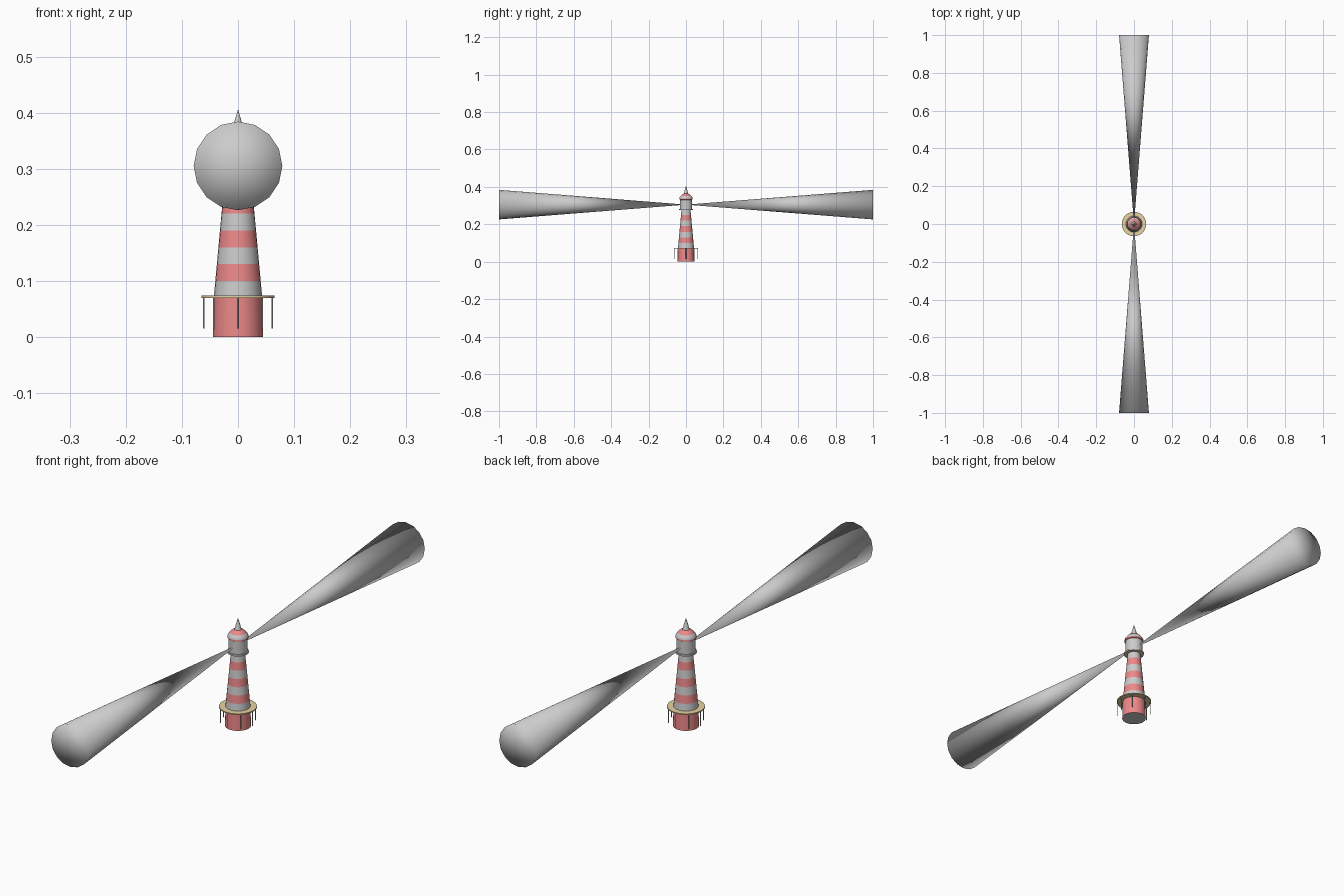
import bpy, math

if "Cube" in bpy.data.objects:
    bpy.data.objects.remove(bpy.data.objects["Cube"])

def mat(name, rgb):
    m = bpy.data.materials.new(name)
    m.diffuse_color = (*rgb, 1)
    m.use_nodes = True
    m.node_tree.nodes["Principled BSDF"].inputs["Base Color"].default_value = m.diffuse_color
    return m

RED = mat("red", (0.85, 0.25, 0.25))
TAN = mat("tan", (0.8, 0.65, 0.36))
GREY = mat("grey", (0.8, 0.8, 0.8))
MATS = [GREY, RED, TAN]
SIDES = 24

def lathe(name, profile, colours):
    """Revolve (radius, z) points around z; one colour index per band."""
    verts, faces, cols = [], [], []
    for r, z in profile:
        for i in range(SIDES):
            a = 2 * math.pi * i / SIDES
            verts.append((r * math.cos(a), r * math.sin(a), z))
    for k in range(len(profile) - 1):
        for i in range(SIDES):
            j = (i + 1) % SIDES
            faces.append((k * SIDES + i, k * SIDES + j, (k + 1) * SIDES + j, (k + 1) * SIDES + i))
            cols.append(colours[k])
    me = bpy.data.meshes.new(name)
    me.from_pydata(verts, [], faces)
    for m in MATS:
        me.materials.append(m)
    for p, c in zip(me.polygons, cols):
        p.material_index = c
    ob = bpy.data.objects.new(name, me)
    bpy.context.collection.objects.link(ob)
    bpy.ops.object.select_all(action='DESELECT')
    ob.select_set(True)
    bpy.context.view_layer.objects.active = ob
    bpy.ops.object.shade_smooth_by_angle(angle=math.radians(30))
    return ob

# Base drum with grey underside
lathe("base", [(0.0005, 0), (0.0445, 0), (0.043, 0.07)], [0, 1])

# Tapered tower with alternating stripes
levels = [0.07 + 0.03 * i for i in range(8)]
lathe("tower", [(0.0432 - 0.092 * (z - 0.07), z) for z in levels],
      [i % 2 for i in range(7)])

# Wide gallery deck and its hanging posts
lathe("gallery_deck", [(0.04, 0.07), (0.065, 0.07), (0.065, 0.074), (0.04, 0.074)], [2, 2, 2])
for i in range(8):
    a = i * math.pi / 4
    bpy.ops.mesh.primitive_cylinder_add(vertices=8, radius=0.0014, depth=0.056,
        location=(0.061 * math.cos(a), 0.061 * math.sin(a), 0.043))
    bpy.context.object.name = f"gallery_post_{i + 1}"

# Lantern balcony, tan below and grey above
lathe("lantern_balcony", [(0.022, 0.277), (0.037, 0.277), (0.037, 0.283), (0.03, 0.283)], [2, 0, 0])

# Lantern room
lathe("lantern_room", [(0.033, 0.28), (0.033, 0.333)], [0])

# Striped domed roof
lathe("roof", [(0.033, 0.331), (0.036, 0.333), (0.036, 0.338), (0.034, 0.344),
               (0.028, 0.352), (0.021, 0.359), (0.011, 0.364)], [1, 1, 0, 0, 1, 1])

# Spire
lathe("spire", [(0.0128, 0.362), (0.0003, 0.405)], [0])

# Two light beams widening outward along y
for name, s in (("front_beam", 1), ("back_beam", -1)):
    bpy.ops.mesh.primitive_cone_add(vertices=16, radius1=0.079, radius2=0, depth=1.0,
        end_fill_type='TRIFAN', location=(0, -0.5 * s, 0.305),
        rotation=(-s * math.pi / 2, 0, 0))
    beam = bpy.context.object
    beam.name = name
    bpy.ops.object.shade_smooth()
